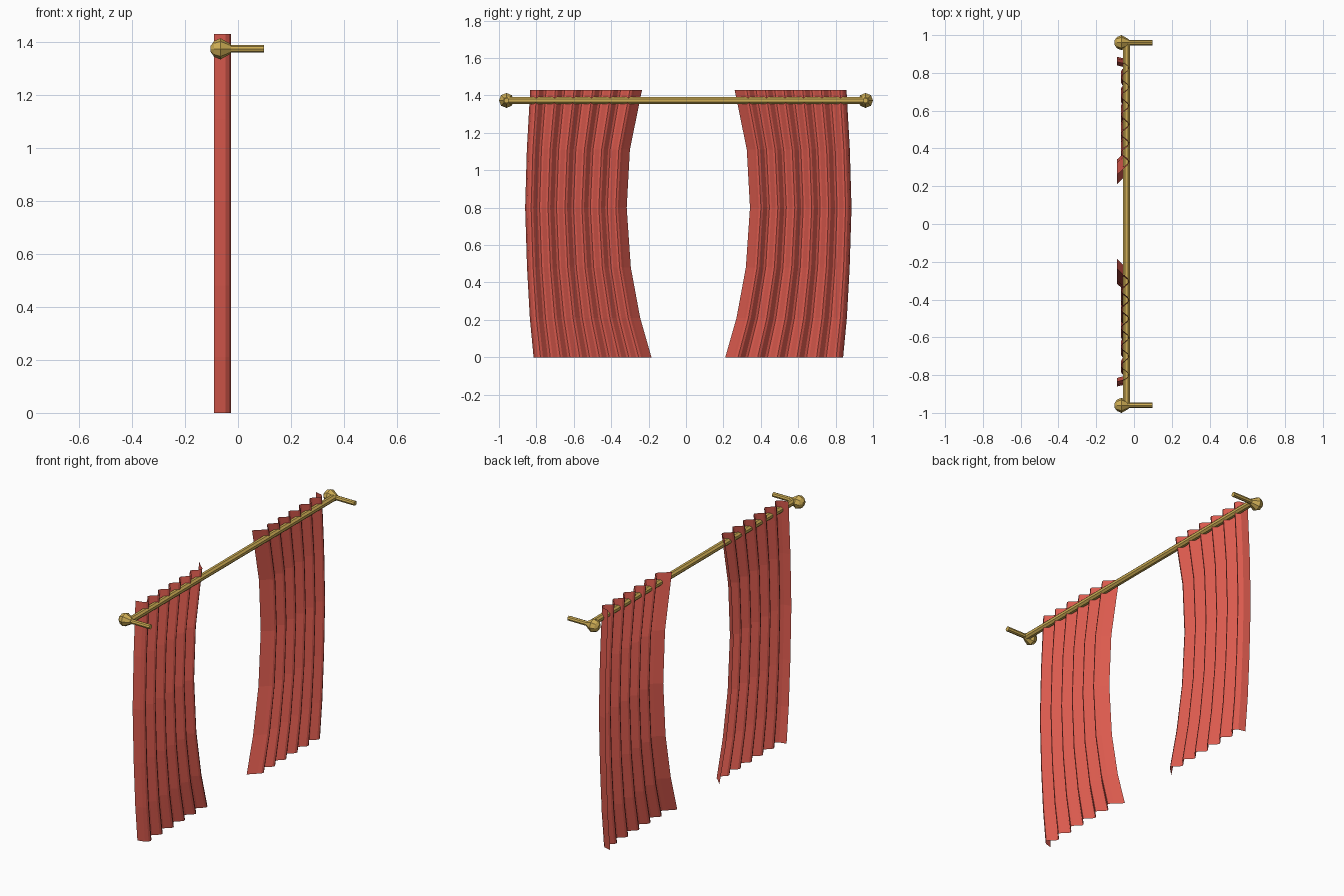
import bpy, bmesh, math
from mathutils import Matrix

if "Cube" in bpy.data.objects:
    bpy.data.objects.remove(bpy.data.objects["Cube"])


def material(name, rgb):
    m = bpy.data.materials.new(name)
    m.diffuse_color = (*rgb, 1)
    m.use_nodes = True
    m.node_tree.nodes["Principled BSDF"].inputs["Base Color"].default_value = m.diffuse_color
    return m


RED = material("red cloth", (0.72, 0.105, 0.077))
BRASS = material("brass", (0.62, 0.42, 0.09))
ROD_Z = 1.373


def add_object(name, bm, mat):
    me = bpy.data.meshes.new(name)
    bm.to_mesh(me)
    bm.free()
    me.materials.append(mat)
    ob = bpy.data.objects.new(name, me)
    bpy.context.collection.objects.link(ob)
    return ob


def lathe_x(name, profile, y, sides):
    """Turned part about an x axis; profile is (x, radius) pairs."""
    bm = bmesh.new()
    rings = []
    for x, r in profile:
        rings.append([bm.verts.new((x, y + r * math.cos(a), ROD_Z + r * math.sin(a)))
                      for a in [2 * math.pi * i / sides for i in range(sides)]])
    for a, b in zip(rings, rings[1:]):
        for i in range(sides):
            j = (i + 1) % sides
            bm.faces.new((a[i], a[j], b[j], b[i]))
    bm.faces.new(rings[0])
    bm.faces.new(rings[-1])
    bmesh.ops.recalc_face_normals(bm, faces=bm.faces)
    return add_object(name, bm, BRASS)


# curtain outline: height, inner edge, outer edge
ROWS = [(0, 0.21, 0.84), (0.21, 0.27, 0.86), (0.48, 0.32, 0.875),
        (0.80, 0.342, 0.885), (1.11, 0.325, 0.876), (1.43, 0.26, 0.858)]


def pleat_profile():
    """(u, x) across the panel: six waves with both hems turned back."""
    pts = [(0.0, -0.09)]
    start, period, seg = 0.108, 1 / 6, 8
    for k in range(-2, 5 * seg + 3):
        u = start + period * k / seg
        if u < 0.99:
            pts.append((u, -0.048 + 0.021 * math.cos(2 * math.pi * k / seg)))
    pts.append((1.0, -0.09))
    return pts


def curtain(name, side):
    bm = bmesh.new()
    grid = []
    for z, inner, outer in ROWS:
        row = []
        for u, x in pleat_profile():
            y = inner + (outer - inner) * u
            row.append(bm.verts.new((x, y if side > 0 else 0.025 - y, z)))
        grid.append(row)
    for a, b in zip(grid, grid[1:]):
        for i in range(len(a) - 1):
            f = (a[i], a[i + 1], b[i + 1], b[i])
            bm.faces.new(f if side > 0 else f[::-1])
    add_object(name, bm, RED)


# cloth panels
curtain("right_curtain", 1)
curtain("left_curtain", -1)

# rod along y
bm = bmesh.new()
bmesh.ops.create_cone(bm, cap_ends=True, segments=8, radius1=0.0195, radius2=0.0195, depth=1.92,
                      matrix=Matrix.Translation((-0.0395, 0, ROD_Z))
                      @ Matrix.Rotation(math.pi / 2, 4, 'X') @ Matrix.Rotation(math.pi / 8, 4, 'Z'))
add_object("curtain_rod", bm, BRASS)

# knobs and wall brackets at both ends
KNOB = [(-0.103, 0.012), (-0.090, 0.030), (-0.066, 0.040), (-0.026, 0.017)]
for label, s in (("left", -1), ("right", 1)):
    lathe_x(label + "_knob", KNOB, s * 0.960, 8)
    lathe_x(label + "_bracket", [(-0.05, 0.014), (0.098, 0.014)], s * 0.960, 8)
